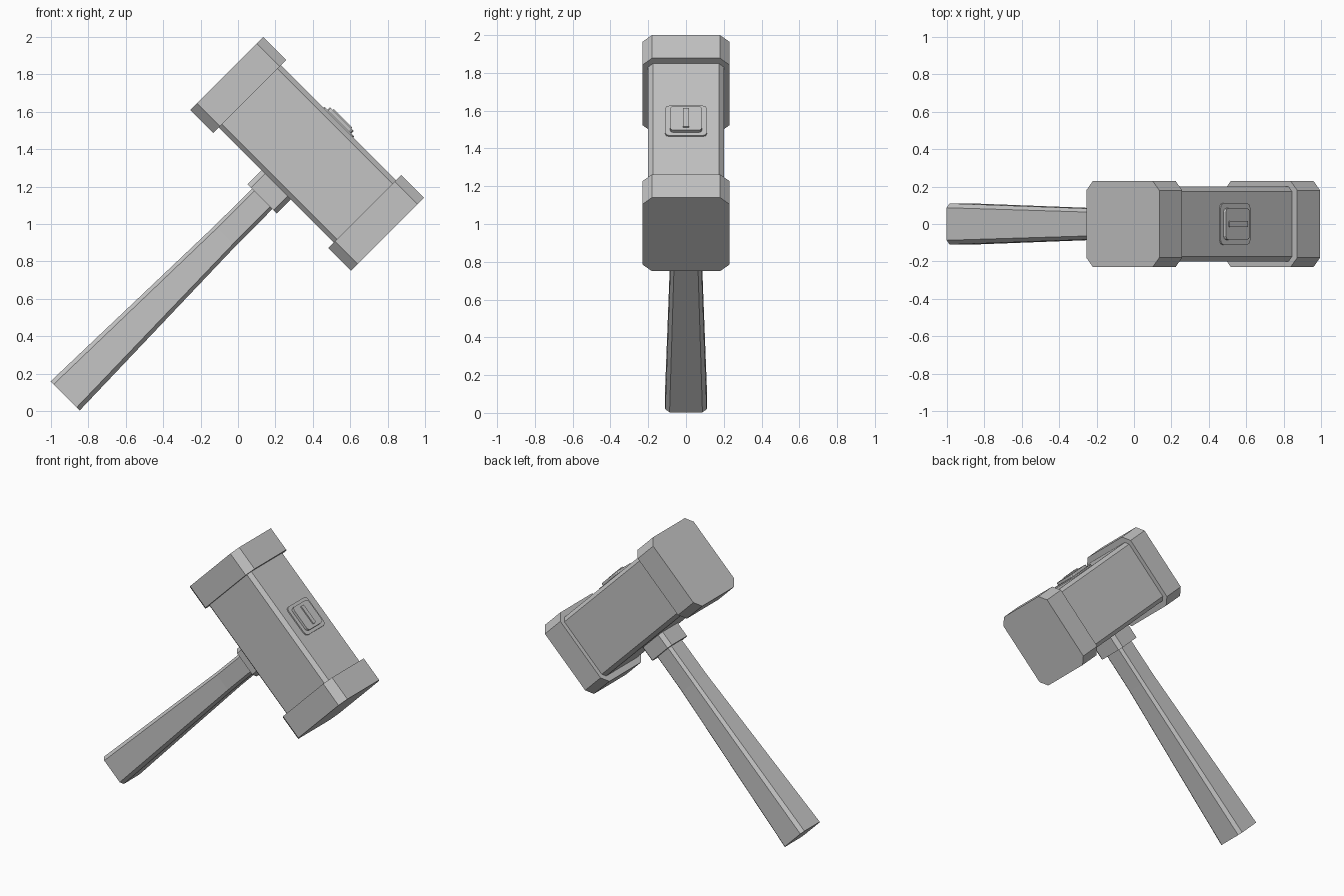
import bpy
import bmesh
from math import radians
from mathutils import Matrix

if "Cube" in bpy.data.objects:
    bpy.data.objects.remove(bpy.data.objects["Cube"])

grey = bpy.data.materials.new("plain grey")
grey.use_nodes = True
grey.diffuse_color = (0.55, 0.55, 0.55, 1)
grey.node_tree.nodes["Principled BSDF"].inputs["Base Color"].default_value = (0.55, 0.55, 0.55, 1)

# The hammer is built upright around the head centre, then leaned over
LEAN = Matrix.Translation((0.37, 0, 1.375)) @ Matrix.Rotation(radians(45), 4, "Y")


def finish(name, bm):
    bmesh.ops.recalc_face_normals(bm, faces=bm.faces)
    bm.transform(LEAN)
    mesh = bpy.data.meshes.new(name)
    bm.to_mesh(mesh)
    bm.free()
    mesh.materials.append(grey)
    obj = bpy.data.objects.new(name, mesh)
    bpy.context.collection.objects.link(obj)


def octagon(a, b, c):
    """Rectangle of half sizes a, b with corners cut by c."""
    return [(a, b - c), (a - c, b), (c - a, b), (-a, b - c),
            (-a, c - b), (c - a, -b), (a - c, -b), (a, c - b)]


def loft(name, sections, along_x=False):
    """Join cut-corner sections (position, half a, half b, cut) into a solid."""
    bm = bmesh.new()
    rings = []
    for t, a, b, c in sections:
        pts = octagon(a, b, c)
        rings.append([bm.verts.new((t, q, p) if along_x else (p, q, t)) for p, q in pts])
    for low, high in zip(rings, rings[1:]):
        for i in range(8):
            j = (i + 1) % 8
            bm.faces.new((low[i], low[j], high[j], high[i]))
    bm.faces.new(rings[0])
    bm.faces.new(rings[-1])
    finish(name, bm)


def plate(name, a, b, z0, z1, radius):
    """Flat plate on the striking block's top with rounded corners."""
    bm = bmesh.new()
    bmesh.ops.create_cube(bm, size=1)
    bm.transform(Matrix.Translation((0, 0, (z0 + z1) / 2)) @ Matrix.Diagonal((2 * a, 2 * b, z1 - z0, 1)))
    uprights = [e for e in bm.edges if abs(e.verts[0].co.z - e.verts[1].co.z) > 0.001]
    bmesh.ops.bevel(bm, geom=uprights, offset=radius, segments=2, profile=0.5, affect="EDGES")
    finish(name, bm)


# Head: middle block and two wider end caps
loft("head_block", [(-0.45, 0.235, 0.2, 0.025), (0.45, 0.235, 0.2, 0.025)], along_x=True)
for side, name in ((1, "left_head_cap"), (-1, "right_head_cap")):
    loft(name, [(side * 0.435, 0.276, 0.23, 0.05), (side * 0.608, 0.276, 0.23, 0.05)], along_x=True)

# Collar and tapering handle
loft("collar", [(-0.34, 0.11, 0.11, 0.025), (-0.22, 0.11, 0.11, 0.025)])
loft("handle", [(-1.83, 0.11, 0.11, 0.023), (-0.62, 0.078, 0.078, 0.018), (-0.3, 0.077, 0.077, 0.018)])

# Stepped badge on top of the head
plate("badge_base", 0.112, 0.112, 0.225, 0.244, 0.025)
plate("badge_plate", 0.09, 0.085, 0.235, 0.262, 0.02)
plate("badge_bar", 0.07, 0.015, 0.25, 0.27, 0.003)
